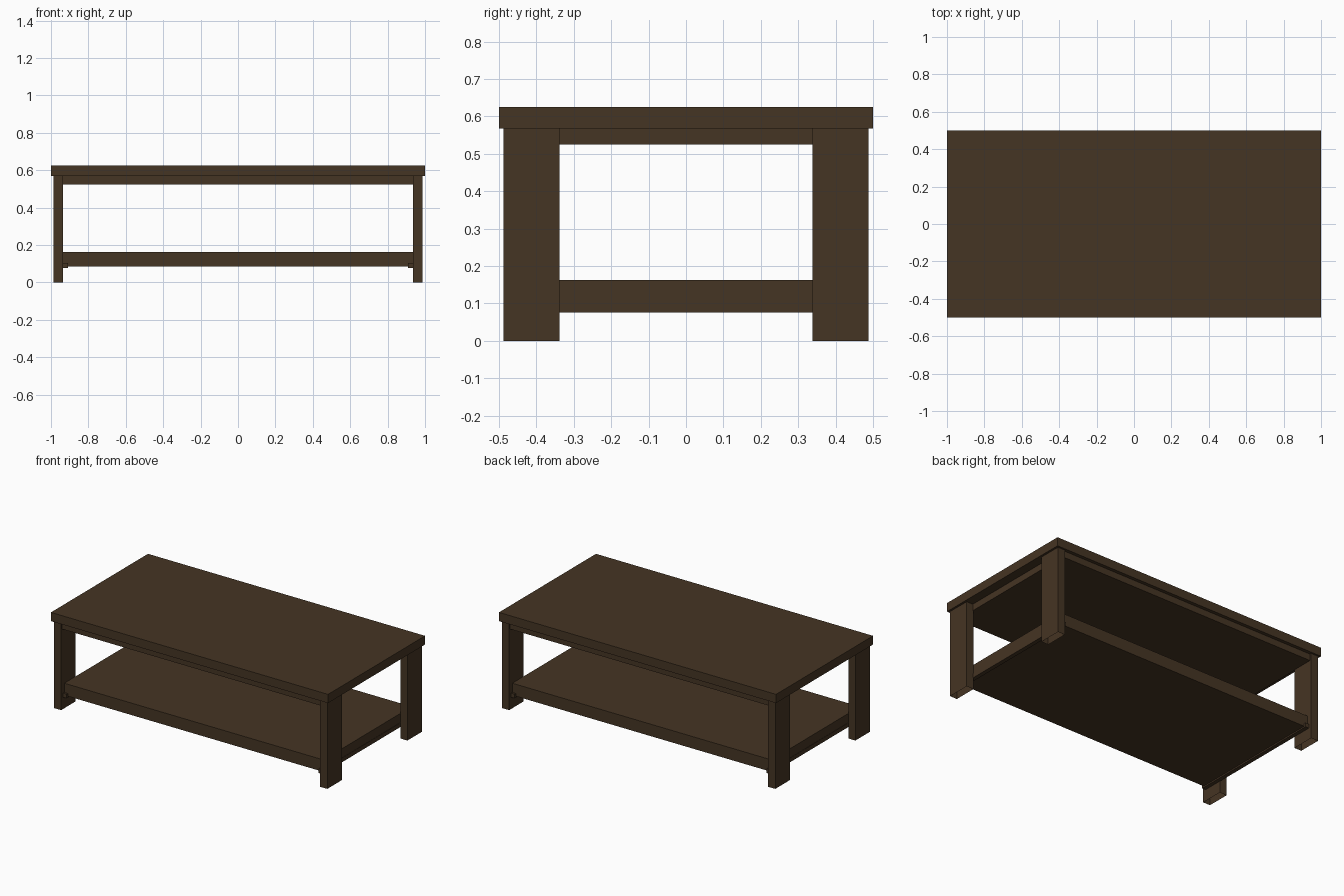
import bpy, bmesh

if "Cube" in bpy.data.objects:
    bpy.data.objects.remove(bpy.data.objects["Cube"])

wood = bpy.data.materials.new("dark_brown_wood")
wood.diffuse_color = (0.060, 0.035, 0.017, 1)
wood.use_nodes = True
wood.node_tree.nodes["Principled BSDF"].inputs["Base Color"].default_value = wood.diffuse_color


def box(name, x, y, z, open_bottom=False):
    """Box spanning the given (min, max) ranges."""
    bm = bmesh.new()
    bmesh.ops.create_cube(bm, size=1)
    for v in bm.verts:
        v.co = [r[0] if c < 0 else r[1] for c, r in zip(v.co, (x, y, z))]
    bm.normal_update()
    if open_bottom:
        under = [f for f in bm.faces if f.normal.z < -0.9]
        bmesh.ops.delete(bm, geom=under, context='FACES_ONLY')
    mesh = bpy.data.meshes.new(name)
    bm.to_mesh(mesh)
    bm.free()
    mesh.materials.append(wood)
    ob = bpy.data.objects.new(name, mesh)
    bpy.context.collection.objects.link(ob)
    return ob


def span(side, a, b):
    return tuple(sorted((side * a, side * b)))


# table top, the solid slab under it, and the lower shelf
box("table_top", (-1, 1), (-0.5, 0.5), (0.568, 0.625))
box("under_top_slab", (-0.94, 0.94), (-0.478, 0.478), (0.525, 0.568))
box("lower_shelf", (-0.935, 0.935), (-0.455, 0.455), (0.085, 0.163))

for sx, side in ((-1, "left"), (1, "right")):
    # flat plank legs
    for sy, end in ((-1, "front"), (1, "back")):
        box(f"{end}_{side}_leg", span(sx, 0.935, 0.986), span(sy, 0.338, 0.488),
            (0, 0.568), open_bottom=True)
    # cleat carrying the shelf
    box(f"{side}_shelf_cleat", span(sx, 0.91, 0.937), (-0.468, 0.468), (0.076, 0.103))
